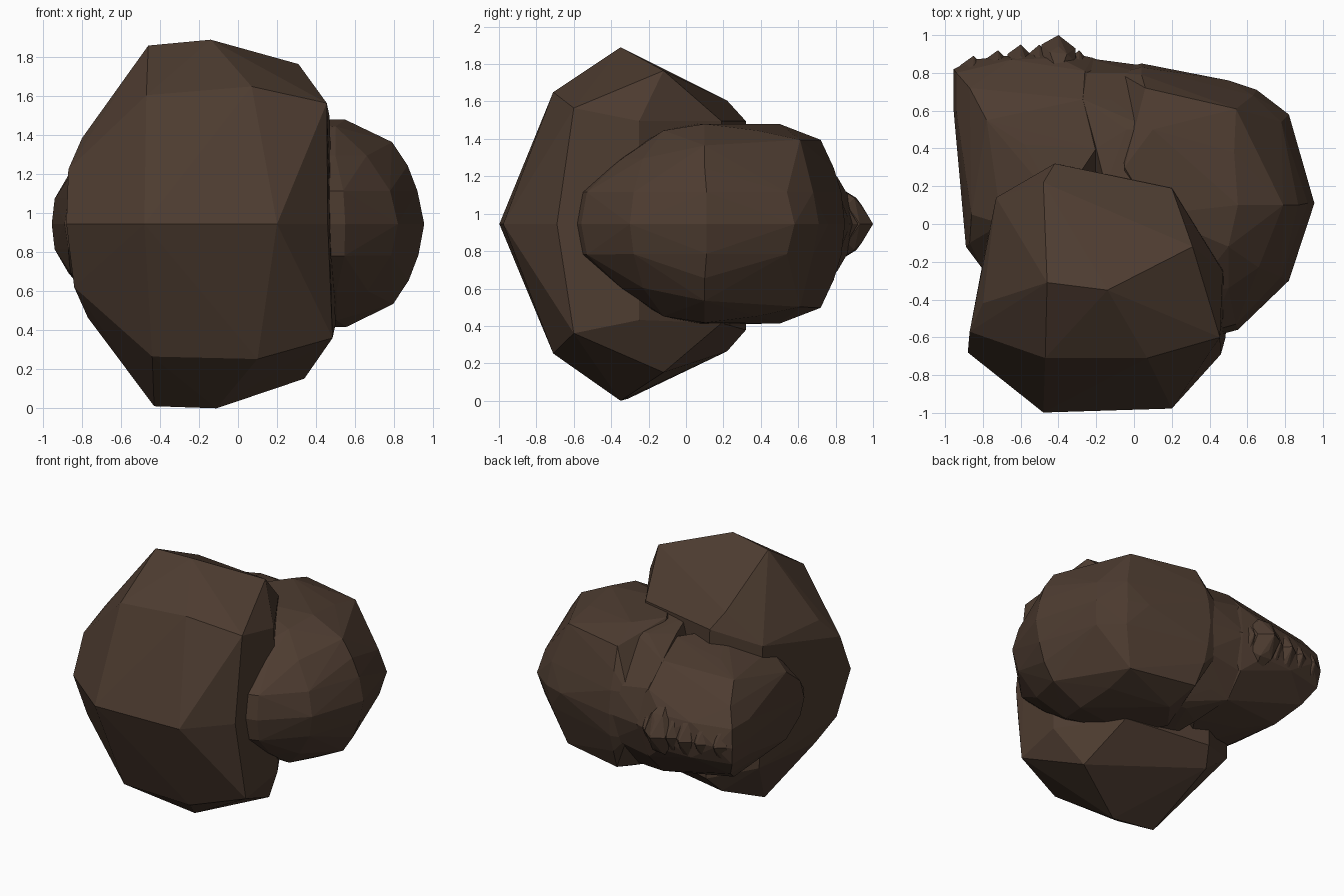
import bpy, bmesh

MID = 0.945  # height of the horizontal symmetry plane

mat = bpy.data.materials.new("dark_brown")
mat.diffuse_color = (0.075, 0.045, 0.03, 1)


def faceted_lump(name, layers, skew=0.0):
    """Convex faceted body; layers = {height above mid plane: [(x, y), ...]}, mirrored below.
    skew tilts and shifts the lower half slightly so it is not an exact mirror."""
    bm = bmesh.new()
    for dz, outline in layers.items():
        for x, y in outline:
            bm.verts.new((x, y, MID + dz))
            if dz:
                low = MID - dz + skew * 2 * (x + 0.14)
                bm.verts.new((x + skew, y, max(low, 0)))
    bmesh.ops.convex_hull(bm, input=bm.verts[:])
    loose = [v for v in bm.verts if not v.link_faces]
    bmesh.ops.delete(bm, geom=loose, context='VERTS')
    bmesh.ops.dissolve_limit(bm, angle_limit=0.03, verts=bm.verts[:], edges=bm.edges[:])
    bmesh.ops.recalc_face_normals(bm, faces=bm.faces[:])
    me = bpy.data.meshes.new(name)
    bm.to_mesh(me)
    bm.free()
    me.materials.append(mat)
    ob = bpy.data.objects.new(name, me)
    bpy.context.collection.objects.link(ob)
    return ob


# Large front lobe
faceted_lump("front_lobe", {
    0.0: [(-0.48, -0.998), (0.2, -0.977), (0.46, -0.69), (-0.88, -0.68),
          (-0.80, -0.2), (-0.72, 0.14), (-0.42, 0.3), (0.2, 0.2), (0.47, -0.25)],
    0.28: [(-0.87, -0.57)],
    0.44: [(-0.80, -0.42), (-0.73, 0.14)],
    0.55: [(-0.42, 0.32), (0.2, 0.19), (0.47, -0.25)],
    0.62: [(0.455, -0.6)],
    0.66: [(-0.47, -0.71), (-0.48, 0.22)],
    0.705: [(0.07, -0.71)],
    0.82: [(0.31, -0.12)],
    0.915: [(-0.46, -0.31)],
    0.945: [(-0.14, -0.35)],
}, skew=0.03)

# Rounded right lobe
faceted_lump("right_lobe", {
    0.0: [(0.955, 0.11), (0.82, 0.58), (0.65, 0.71), (0.5, 0.76), (0.23, 0.79),
          (0.04, 0.85), (-0.08, 0.82), (0.82, -0.3), (0.55, -0.56), (0.40, -0.6),
          (-0.1, -0.3)],
    0.17: [(0.92, 0.11), (0.78, 0.54), (0.63, 0.68), (0.04, 0.83), (-0.08, 0.8),
           (0.78, -0.28), (0.54, -0.53), (0.4, -0.57)],
    0.30: [(0.87, 0.1), (0.04, 0.79)],
    0.35: [(0.66, 0.46), (0.66, -0.23), (0.5, -0.34), (0.3, -0.37)],
    0.42: [(0.79, 0.1)],
    0.45: [(0.54, 0.61), (0.06, 0.72)],
    0.50: [(0.5, -0.12), (0.53, 0.38)],
    0.535: [(0.55, 0.1), (0.1, 0.5), (-0.05, 0.3), (0.3, 0.2), (0.1, 0.05)],
}, skew=0.005)

# Bridge filling the valley between the right lobe and the wedge
faceted_lump("valley_bridge", {
    0.0: [(-0.26, 0.88), (-0.06, 0.825), (0.04, 0.84), (0.1, 0.3), (-0.3, 0.2)],
    0.20: [(-0.07, 0.79), (0.04, 0.8)],
    0.25: [(-0.25, 0.80)],
    0.38: [(-0.12, 0.66)],
    0.41: [(-0.27, 0.66)],
    0.49: [(-0.2, 0.4), (-0.04, 0.5), (0.1, 0.5)],
    0.53: [(0.1, 0.25), (-0.15, 0.2)],
})

# Flattened rear-left wedge
faceted_lump("rear_left_wedge", {
    0.0: [(-0.955, 0.82), (-0.955, 0.6), (-0.89, -0.12), (-0.8, -0.24),
          (-0.85, 0.87), (-0.4, 0.92), (-0.22, 0.88), (-0.06, 0.82), (0, 0)],
    0.13: [(-0.94, 0.8), (-0.94, 0.6), (-0.87, -0.1), (-0.65, 0.87), (-0.4, 0.88)],
    0.25: [(-0.87, 0.72), (-0.86, 0.05), (-0.26, 0.81)],
    0.36: [(-0.78, 0.55), (-0.7, 0.0)],
    0.41: [(-0.27, 0.66), (-0.58, 0.42)],
    0.47: [(-0.2, 0.4), (-0.4, 0.1)],
})

# Row of small ridges along the rear edge
ridges = [(-0.85, 0.89, 0.07), (-0.72, 0.92, 0.07), (-0.60, 0.95, 0.07),
          (-0.50, 0.95, 0.06), (-0.40, 1.0, 0.09), (-0.29, 0.92, 0.06)]
for i, (x, tip, w) in enumerate(ridges):
    faceted_lump(f"rear_ridge_{i + 1}", {
        0.0: [(x, tip), (x - w, tip - 0.05), (x + w, tip - 0.07)],
        0.10: [(x, tip - 0.06), (x - w, tip - 0.14), (x + w, tip - 0.14)],
        0.14: [(x - w * 0.5, tip - 0.09), (x + w * 0.5, tip - 0.1)],
        0.17: [(x, tip - 0.15)],
        0.22: [(x, tip - 0.22)],
    })
